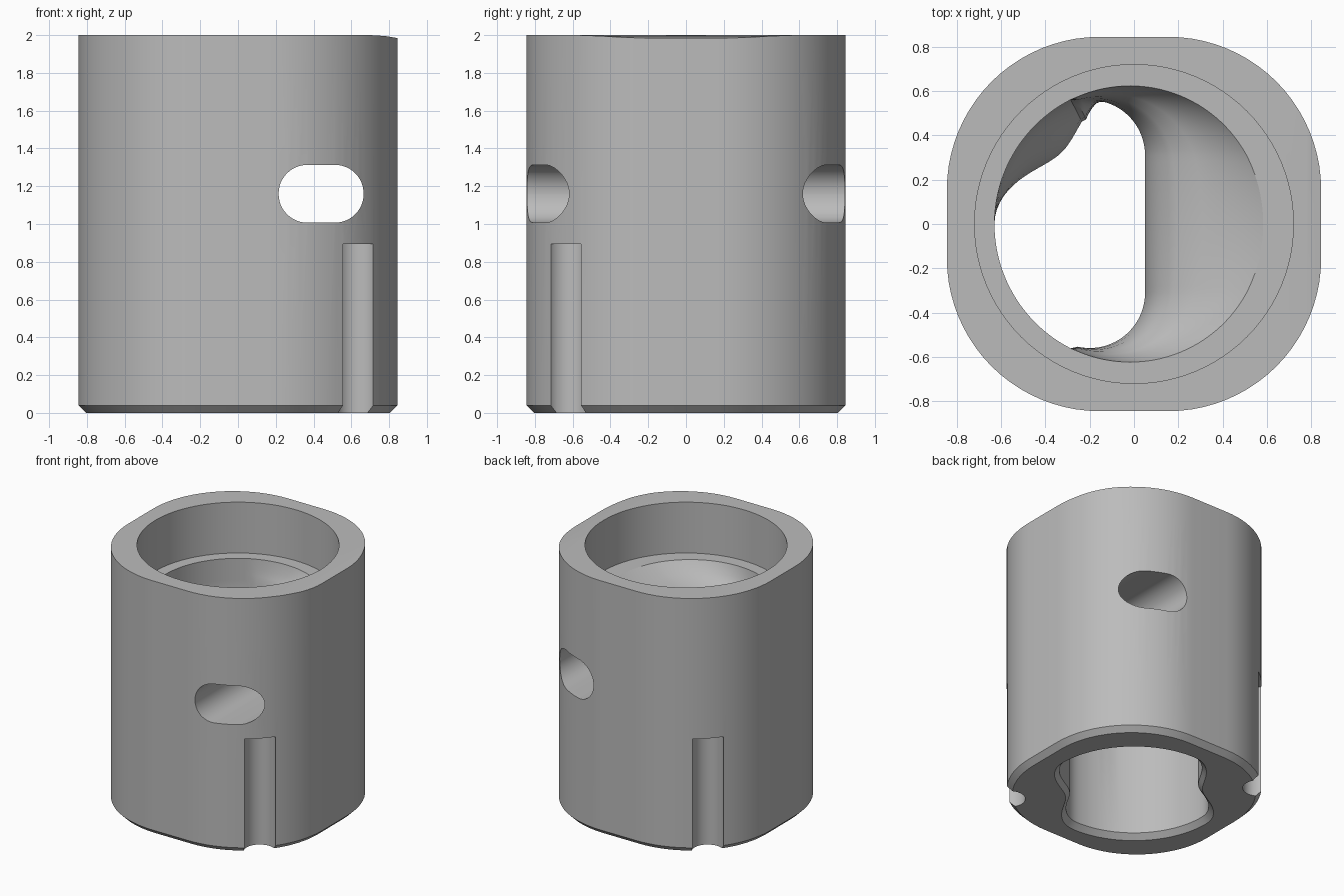
import bpy, bmesh
from math import sin, cos, pi, radians, degrees

old = bpy.data.objects.get("Cube")
if old:
    bpy.data.objects.remove(old, do_unlink=True)

grey = bpy.data.materials.new("plain grey")
grey.use_nodes = True
colour = (0.5, 0.5, 0.5, 1)
grey.diffuse_color = colour
grey.node_tree.nodes["Principled BSDF"].inputs["Base Color"].default_value = colour


def loft(name, rings):
    """Closed solid through rings that all have the same number of points."""
    bm = bmesh.new()
    loops = [[bm.verts.new(p) for p in ring] for ring in rings]
    n = len(loops[0])
    for a, b in zip(loops, loops[1:]):
        for i in range(n):
            j = (i + 1) % n
            bm.faces.new((a[i], a[j], b[j], b[i]))
    bm.faces.new(loops[0][::-1])
    bm.faces.new(loops[-1])
    bmesh.ops.recalc_face_normals(bm, faces=bm.faces)
    mesh = bpy.data.meshes.new(name)
    bm.to_mesh(mesh)
    bm.free()
    mesh.materials.append(grey)
    obj = bpy.data.objects.new(name, mesh)
    bpy.context.collection.objects.link(obj)
    return obj


def rounded_rect(half_x, half_y, radius, steps=20):
    points = []
    for k, (sx, sy) in enumerate(((1, 1), (-1, 1), (-1, -1), (1, -1))):
        for i in range(steps + 1):
            a = pi / 2 * (k + i / steps)
            points.append((sx * (half_x - radius) + radius * cos(a),
                           sy * (half_y - radius) + radius * sin(a)))
    return points


def cylinder(name, x, y, radius, z0, z1, sides=96):
    circle = [(x + radius * cos(2 * pi * i / sides),
               y + radius * sin(2 * pi * i / sides)) for i in range(sides)]
    return loft(name, [[(px, py, z) for px, py in circle] for z in (z0, z1)])


def cut(target, cutter):
    cutter.hide_render = True
    mod = target.modifiers.new("cut", "BOOLEAN")
    mod.operation = "DIFFERENCE"
    mod.solver = "EXACT"
    mod.object = cutter
    bpy.context.view_layer.objects.active = target
    bpy.ops.object.modifier_apply(modifier=mod.name)
    bpy.data.objects.remove(cutter, do_unlink=True)


def passage_point(angle, shelf, boss, scale):
    """Blend a round bore into a D-shaped one, with bosses on two corners."""
    deg = (degrees(angle) + 180) % 360 - 180
    side = 1 if deg >= 0 else -1
    a = abs(deg)
    cx, cy = BORE * cos(angle), BORE * sin(angle)
    if a < 30:
        dx, dy = 0.05, 0.31 * deg / 30
    elif a < 116:
        turn = radians((a - 30) / 86 * 105)
        dx, dy = -0.2 + 0.25 * cos(turn), side * (0.31 + 0.25 * sin(turn))
    else:
        dx, dy = cx, cy
    swell = 0
    for centre, weight in ((135, boss), (-45, boss * (1 - shelf))):
        off = abs((deg - centre + 180) % 360 - 180)
        if off < 45:
            swell += weight * cos(pi / 2 * off / 45) ** 2
    k = scale * (1 - 0.27 * swell)
    return (cx + (dx - cx) * shelf) * k, (cy + (dy - cy) * shelf) * k


# Outer body with a chamfered foot
BORE = 0.63
outer = rounded_rect(0.845, 0.845, 0.69)
foot = rounded_rect(0.805, 0.805, 0.65)
body = loft("sleeve_body", [[(x, y, 0) for x, y in foot],
                            [(x, y, 0.04) for x, y in outer],
                            [(x, y, 2) for x, y in outer]])

# Wide counterbore at the top
cut(body, cylinder("counterbore", 0, 0, 0.72, 1.6, 2.2))

# Inner passage: height, shelf amount, boss amount, scale
sections = ((-0.04, 0, 1, 1.13), (0.04, 0, 1, 1), (0.8, 0, 1, 1),
            (0.85, 1, 1, 1), (0.98, 1, 1, 1), (1.06, 1, 0.88, 1),
            (1.13, 1, 0.6, 1), (1.2, 1, 0.28, 1), (1.28, 0.96, 0.07, 1),
            (1.37, 0.88, 0, 1), (1.43, 0.75, 0, 1), (1.47, 0.55, 0, 1),
            (1.52, 0.3, 0, 1), (1.6, 0.08, 0, 1), (1.65, 0.07, 0, 1))
N = 120
cut(body, loft("passage", [
    [(*passage_point(2 * pi * i / N, t, b, s), z) for i in range(N)]
    for z, t, b, s in sections]))

# Oblong cross slot through both walls
slot = rounded_rect(0.225, 0.153, 0.152, 12)
cut(body, loft("slot", [[(0.44 + x, y, 1.16 + z) for x, z in slot]
                        for y in (-1, 1)]))

# Vertical grooves on two opposite corners
for s in (1, -1):
    cut(body, cylinder("groove", s * 0.63, -s * 0.63, 0.113, -0.1, 0.895, 48))

# Slight relief along one top edge
relief = ((0.7, 2.0), (0.78, 1.995), (0.9, 1.975), (0.9, 2.1), (0.7, 2.1))
cut(body, loft("relief", [[(x, y, z) for x, z in relief] for y in (-1, 1)]))

bpy.ops.object.select_all(action="DESELECT")
body.select_set(True)
bpy.context.view_layer.objects.active = body
bpy.ops.object.shade_smooth_by_angle(angle=radians(32))
